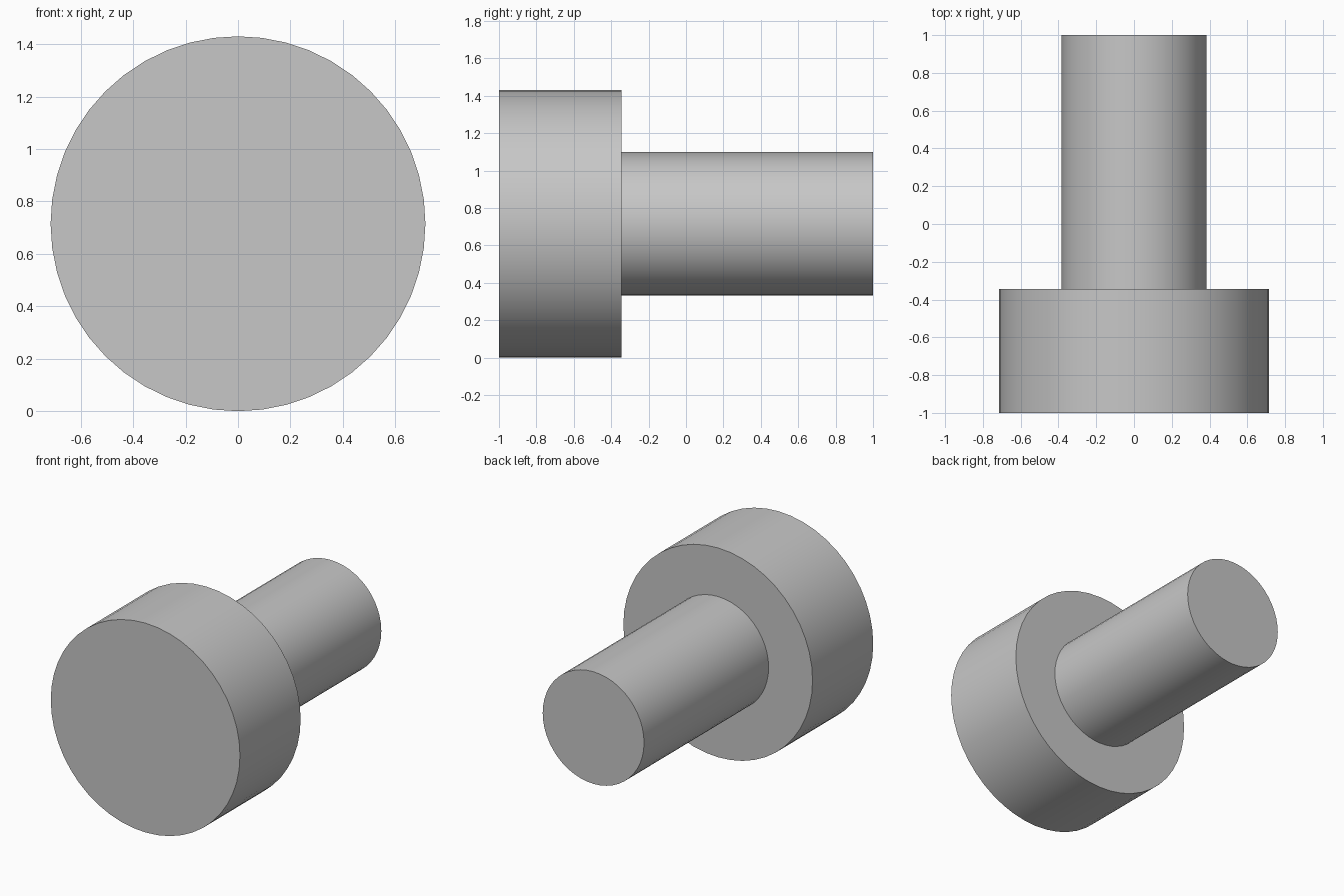
import bpy
import math

cube = bpy.data.objects.get("Cube")
if cube:
    bpy.data.objects.remove(cube, do_unlink=True)

CENTRE_Z = 0.715
SIDES = 48

# Plain grey finish
grey = bpy.data.materials.new("light_grey")
grey.use_nodes = True
colour = (0.57, 0.57, 0.57, 1.0)
grey.diffuse_color = colour
grey.node_tree.nodes["Principled BSDF"].inputs["Base Color"].default_value = colour


def cylinder_along_y(name, radius, y_start, y_end):
    """Capped cylinder lying along y, smooth sides and sharp rims."""
    bpy.ops.mesh.primitive_cylinder_add(
        vertices=SIDES, radius=radius, depth=y_end - y_start,
        location=(0, (y_start + y_end) / 2, CENTRE_Z),
        rotation=(math.pi / 2, 0, 0))
    part = bpy.context.object
    part.name = name
    part.data.materials.append(grey)
    bpy.ops.object.shade_smooth_by_angle(angle=math.radians(30))
    return part


# Wide head at the front, narrow shank behind it
cylinder_along_y("head", 0.715, -1.0, -0.345)
cylinder_along_y("shank", 0.383, -0.345, 1.0)
